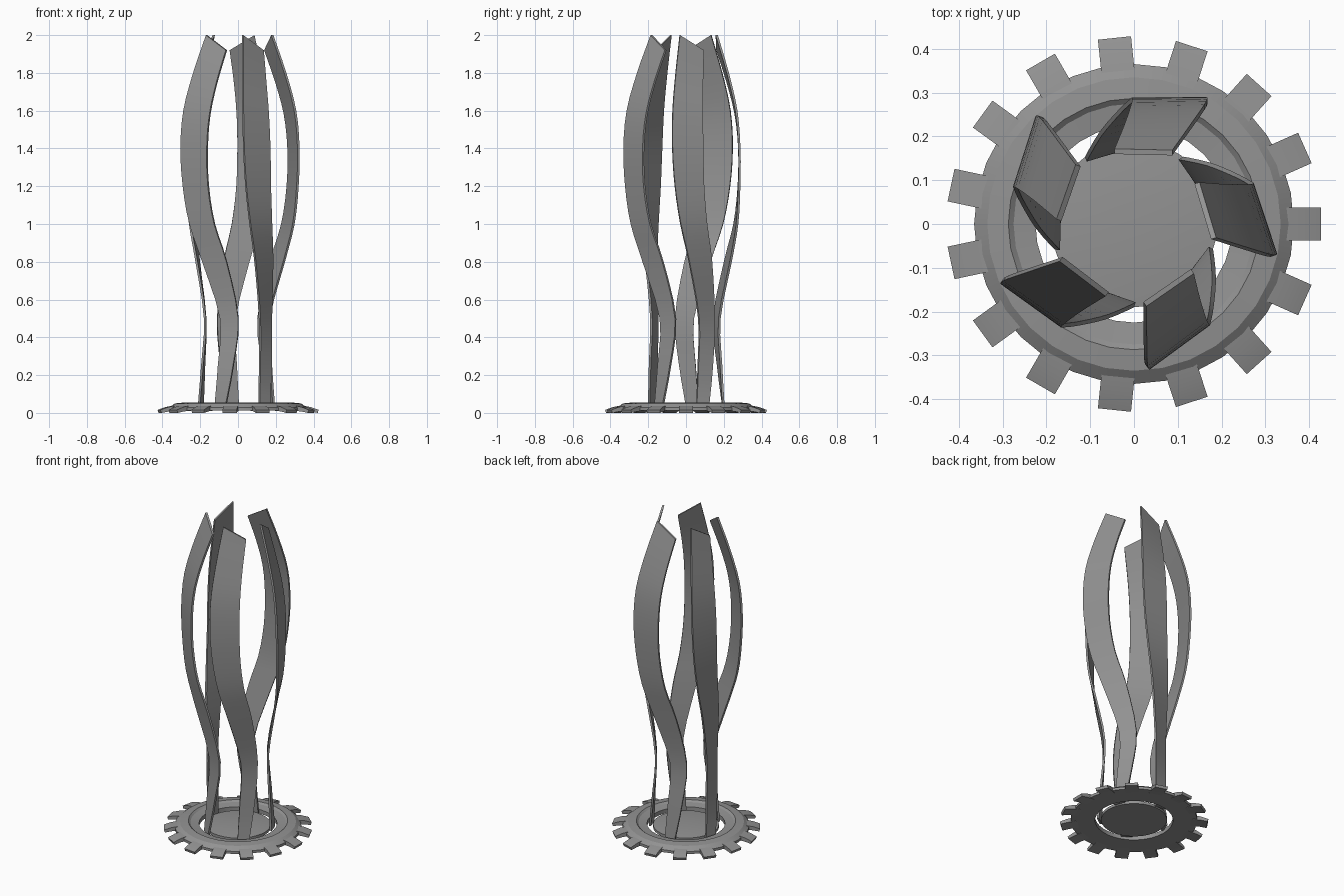
import bpy, bmesh, math
from mathutils import Vector, Matrix

cube = bpy.data.objects.get("Cube")
if cube:
    bpy.data.objects.remove(cube, do_unlink=True)

metal = bpy.data.materials.new("grey metal")
metal.use_nodes = True
GREY = (0.29, 0.29, 0.29, 1)
metal.diffuse_color = GREY
metal.node_tree.nodes["Principled BSDF"].inputs["Base Color"].default_value = GREY


def finish(name, bm, angle=30):
    bmesh.ops.recalc_face_normals(bm, faces=bm.faces[:])
    mesh = bpy.data.meshes.new(name)
    bm.to_mesh(mesh)
    bm.free()
    mesh.materials.append(metal)
    obj = bpy.data.objects.new(name, mesh)
    bpy.context.collection.objects.link(obj)
    bpy.ops.object.select_all(action='DESELECT')
    obj.select_set(True)
    bpy.context.view_layer.objects.active = obj
    bpy.ops.object.shade_smooth_by_angle(angle=math.radians(angle))
    return obj


def lathe(name, profile, segments, closed):
    bm = bmesh.new()
    verts = [bm.verts.new((r, 0, z)) for r, z in profile]
    pairs = list(zip(verts, verts[1:]))
    if closed:
        pairs.append((verts[-1], verts[0]))
    edges = [bm.edges.new(p) for p in pairs]
    bmesh.ops.spin(bm, geom=verts + edges, cent=(0, 0, 0), axis=(0, 0, 1),
                   angle=math.tau, steps=segments, use_duplicate=False)
    bmesh.ops.remove_doubles(bm, verts=bm.verts[:], dist=1e-4)
    return finish(name, bm, 20)


# Base ring with a bevelled outer rim and a shallow inner step
lathe("base_ring", [(0.225, 0.012), (0.225, 0.038), (0.275, 0.045), (0.287, 0.055),
                    (0.335, 0.050), (0.365, 0.028), (0.365, 0.012)], 32, True)

# Slightly domed centre disc
lathe("centre_disc", [(0, 0.015), (0.19, 0.015), (0.19, 0.032), (0.13, 0.038),
                      (0.06, 0.041), (0, 0.042)], 32, False)

# Fifteen drooping teeth around the rim
TOOTH = [(0.325, 0.012), (0.325, 0.042), (0.385, 0.031), (0.427, 0.016),
         (0.422, 0.0), (0.38, 0.008)]
bm = bmesh.new()
for k in range(15):
    turn = Matrix.Rotation(math.tau * k / 15, 3, 'Z')
    sides = [[bm.verts.new(turn @ Vector((r, y, z))) for r, z in TOOTH]
             for y in (-0.038, 0.038)]
    bm.faces.new(sides[0])
    bm.faces.new(sides[1][::-1])
    n = len(TOOTH)
    for i in range(n):
        j = (i + 1) % n
        bm.faces.new((sides[0][i], sides[0][j], sides[1][j], sides[1][i]))
finish("rim_teeth", bm, 15)

# Long edges of one blade, from foot to tip
EDGE_A = [(-0.126, -0.162, 0.02), (-0.107, -0.160, 0.25), (-0.096, -0.157, 0.5),
          (-0.190, -0.162, 0.8), (-0.258, -0.155, 1.0), (-0.293, -0.143, 1.2),
          (-0.305, -0.135, 1.4), (-0.290, -0.126, 1.6), (-0.238, -0.108, 1.8),
          (-0.170, -0.085, 2.0)]
EDGE_B = [(-0.071, -0.202, 0.02), (-0.027, -0.197, 0.25), (0.0, -0.190, 0.5),
          (-0.062, -0.217, 0.8), (-0.127, -0.232, 1.0), (-0.160, -0.236, 1.2),
          (-0.166, -0.235, 1.4), (-0.152, -0.222, 1.58), (-0.115, -0.196, 1.75),
          (-0.065, -0.165, 1.92)]
THICK = 0.012


def smooth_path(points, steps=3):
    """Catmull-Rom curve through the points."""
    p = [Vector(q) for q in points]
    p = [2 * p[0] - p[1]] + p + [2 * p[-1] - p[-2]]
    out = []
    for i in range(1, len(p) - 2):
        a, b, c, d = p[i - 1:i + 3]
        for s in range(steps):
            t = s / steps
            out.append(0.5 * (2 * b + (c - a) * t + (2 * a - 5 * b + 4 * c - d) * t * t
                              + (3 * b - a - 3 * c + d) * t ** 3))
    return out + [p[-2]]


# Five twisted blades, thickened towards the middle
path_a, path_b = smooth_path(EDGE_A), smooth_path(EDGE_B)
for k in range(5):
    turn = Matrix.Rotation(math.tau * k / 5, 3, 'Z')
    bm = bmesh.new()
    rings = []
    for a, b in zip(path_a, path_b):
        across = b - a
        inward = Vector((-across.y, across.x, 0)).normalized() * THICK
        rings.append([bm.verts.new(turn @ v) for v in (a, b, b + inward, a + inward)])
    for lo, hi in zip(rings, rings[1:]):
        for i in range(4):
            j = (i + 1) % 4
            bm.faces.new((lo[i], lo[j], hi[j], hi[i]))
    bm.faces.new(rings[0][::-1])
    bm.faces.new(rings[-1])
    finish(f"blade_{k + 1}", bm, 35)
